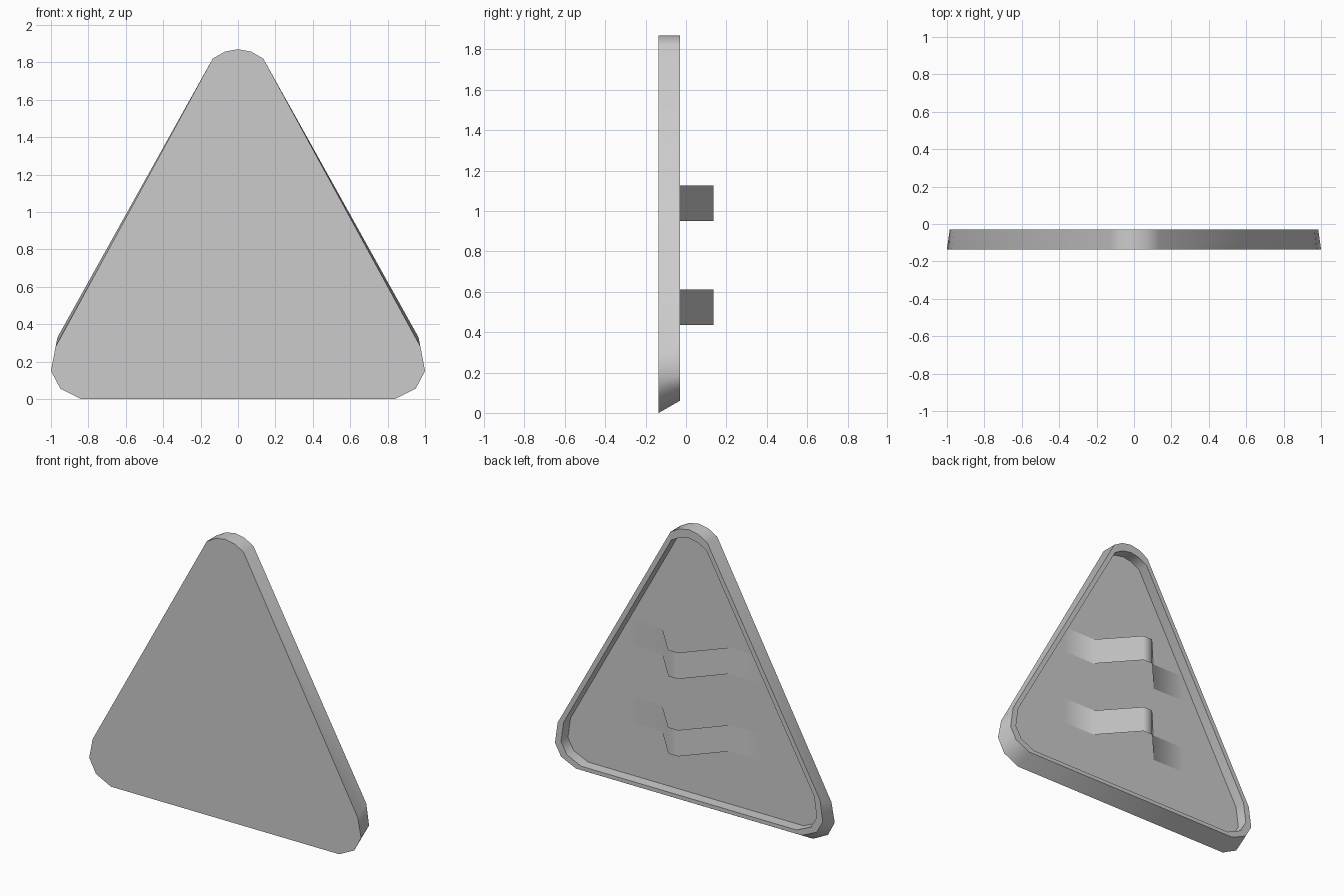
import bpy
import bmesh
import math

cube = bpy.data.objects.get("Cube")
if cube:
    bpy.data.objects.remove(cube, do_unlink=True)

grey = bpy.data.materials.new("metal grey")
grey.use_nodes = True
COLOUR = (0.6, 0.6, 0.6, 1)
grey.diffuse_color = COLOUR
grey.node_tree.nodes["Principled BSDF"].inputs["Base Color"].default_value = COLOUR

FRONT_Y, RIM_Y, INNER_Y, BRACKET_Y = -0.135, -0.03, -0.103, 0.135


def finish(bm, name, angle):
    mesh = bpy.data.meshes.new(name)
    bm.to_mesh(mesh)
    bm.free()
    obj = bpy.data.objects.new(name, mesh)
    bpy.context.collection.objects.link(obj)
    mesh.materials.append(grey)
    bpy.ops.object.select_all(action="DESELECT")
    obj.select_set(True)
    bpy.context.view_layer.objects.active = obj
    bpy.ops.object.shade_smooth_by_angle(angle=math.radians(angle))
    return obj


def mirrored(half):
    # Close a half outline that starts at the apex
    return half + [(-x, z) for x, z in reversed(half[1:])]


def scaled(outline, factor, centre=0.63):
    return [(x * factor, centre + (z - centre) * factor) for x, z in outline]


# Triangular tray: front face, slanted outer wall, thin rim, recessed back
tip = [(0, 1.87), (0.07, 1.857), (0.135, 1.82)]
front = mirrored(tip + [(0.975, 0.28), (1, 0.15), (0.95, 0.055), (0.84, 0)])
rim = mirrored(tip + [(0.965, 0.33), (0.985, 0.19), (0.94, 0.11), (0.83, 0.06)])
lip = scaled(rim, 0.955)

bm = bmesh.new()
rings = [[bm.verts.new((x, y, z)) for x, z in outline]
         for outline, y in ((front, FRONT_Y), (rim, RIM_Y), (lip, RIM_Y), (lip, INNER_Y))]
for a, b in zip(rings, rings[1:]):
    for i in range(len(a)):
        j = (i + 1) % len(a)
        bm.faces.new((a[i], a[j], b[j], b[i]))
bm.faces.new(rings[0])
bm.faces.new(rings[-1])
bmesh.ops.recalc_face_normals(bm, faces=bm.faces)
finish(bm, "sign_panel", 46)

# Two hat-shaped sheet brackets on the back
hat = [(0.487, -0.1), (0.245, -0.1), (0.035, BRACKET_Y)]
hat += [(-x, y) for x, y in reversed(hat)]
for name, low in (("lower_bracket", 0.435), ("upper_bracket", 0.95)):
    bm = bmesh.new()
    cols = [[bm.verts.new((x, y, z)) for z in (low, low + 0.175)] for x, y in hat]
    for a, b in zip(cols, cols[1:]):
        bm.faces.new((a[0], b[0], b[1], a[1]))
    finish(bm, name, 60)
